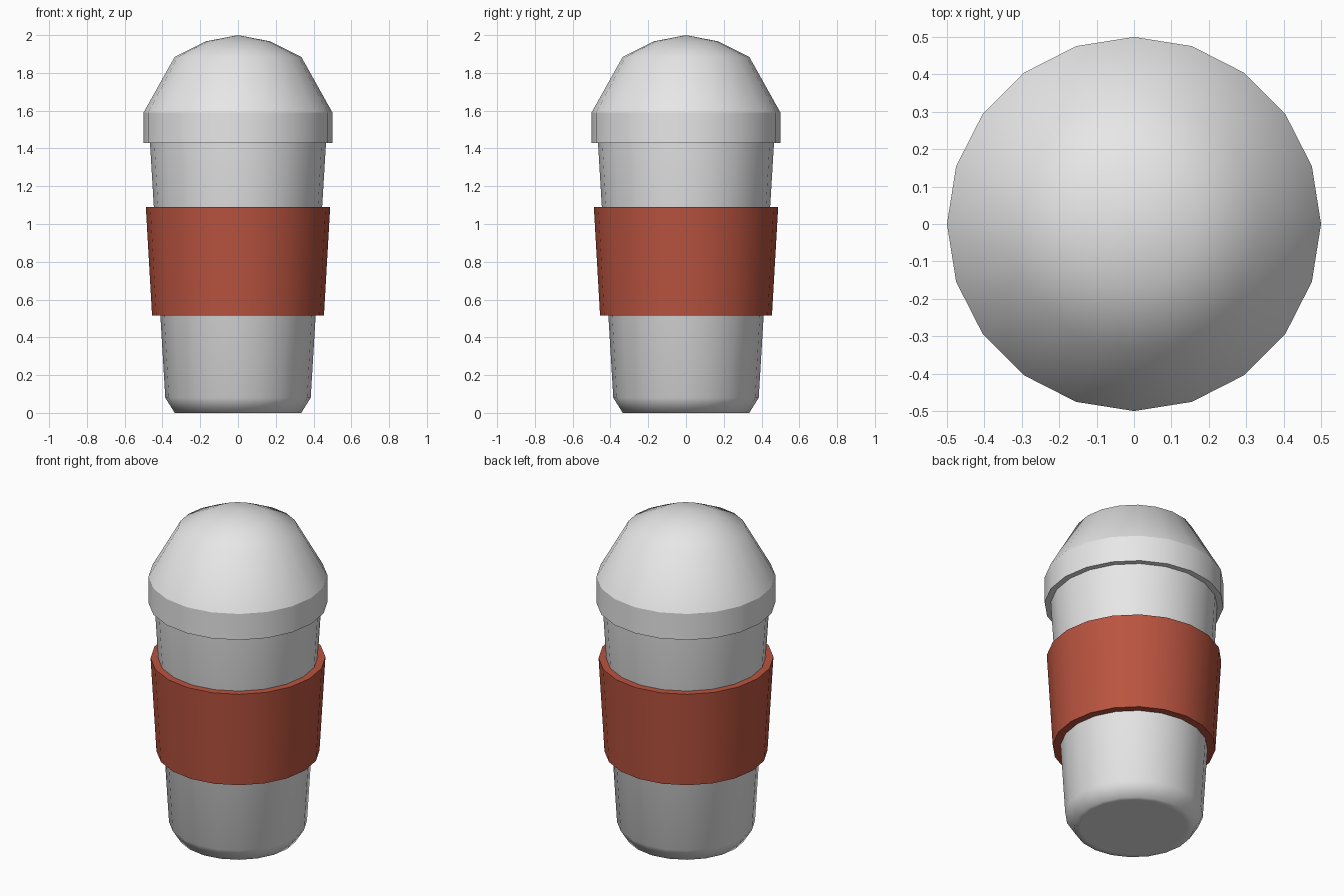
import bpy
import bmesh
from math import cos, sin, tau

SIDES = 20

if "Cube" in bpy.data.objects:
    bpy.data.objects.remove(bpy.data.objects["Cube"], do_unlink=True)


def make_material(name, rgb):
    mat = bpy.data.materials.new(name)
    mat.use_nodes = True
    colour = (*rgb, 1.0)
    mat.diffuse_color = colour
    mat.node_tree.nodes["Principled BSDF"].inputs["Base Color"].default_value = colour
    return mat


def lathe(name, profile, mat, sharp_levels=(), closed=False):
    """Revolve (radius, height) points; points on the axis become poles."""
    bm = bmesh.new()
    rings = []
    for r, z in profile:
        if r == 0:
            rings.append([bm.verts.new((0, 0, z))] * SIDES)
        else:
            rings.append([bm.verts.new((r * cos(tau * i / SIDES), r * sin(tau * i / SIDES), z))
                          for i in range(SIDES)])
    pairs = list(zip(rings, rings[1:]))
    if closed:
        pairs.append((rings[-1], rings[0]))
    for low, high in pairs:
        for i in range(SIDES):
            j = (i + 1) % SIDES
            corners = dict.fromkeys((low[i], low[j], high[j], high[i]))
            bm.faces.new(list(corners))
    # Crisp creases on the chosen rings
    for level in sharp_levels:
        ring = rings[level]
        for i in range(SIDES):
            edge = bm.edges.get((ring[i], ring[(i + 1) % SIDES]))
            edge.smooth = False
    bmesh.ops.recalc_face_normals(bm, faces=bm.faces)
    for face in bm.faces:
        face.smooth = True
    mesh = bpy.data.meshes.new(name)
    bm.to_mesh(mesh)
    bm.free()
    mesh.materials.append(mat)
    obj = bpy.data.objects.new(name, mesh)
    bpy.context.collection.objects.link(obj)
    return obj


pale_grey = make_material("pale grey", (0.8, 0.8, 0.8))
rust_red = make_material("rust red", (0.49, 0.088, 0.05))

# Tapered cup with a bevelled foot, its top tucked under the lid
lathe("cup", [(0, 0), (0.3, 0), (0.335, 0), (0.385, 0.08), (0.472, 1.53), (0, 1.53)],
      pale_grey, sharp_levels=[4])

# Domed lid with a straight rim and a flat underside
lathe("lid", [(0.465, 1.43), (0.5, 1.43), (0.5, 1.59), (0.335, 1.885),
              (0.17, 1.967), (0, 2.0)],
      pale_grey, sharp_levels=[1, 2])

# Thick sleeve wrapped around the middle
lathe("sleeve", [(0.405, 0.515), (0.455, 0.515), (0.488, 1.09), (0.44, 1.09)],
      rust_red, sharp_levels=[0, 1, 2, 3], closed=True)
